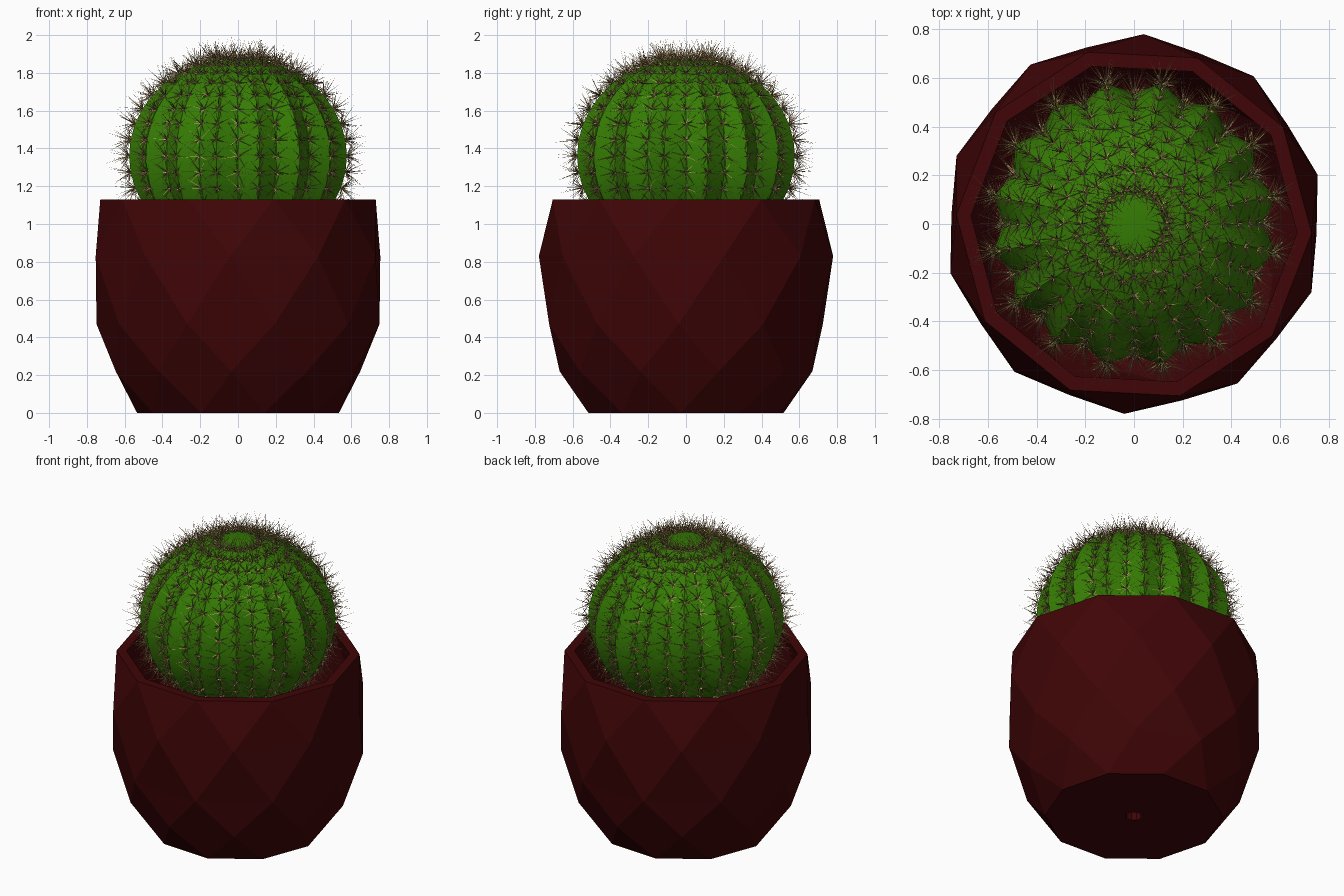
import bpy, bmesh, math, random
from mathutils import Vector

random.seed(4)
if "Cube" in bpy.data.objects:
    bpy.data.objects.remove(bpy.data.objects["Cube"], do_unlink=True)


def material(name, rgb):
    m = bpy.data.materials.new(name)
    m.use_nodes = True
    m.diffuse_color = (*rgb, 1)
    bsdf = next(n for n in m.node_tree.nodes if n.type == 'BSDF_PRINCIPLED')
    bsdf.inputs["Base Color"].default_value = (*rgb, 1)
    bsdf.inputs["Roughness"].default_value = 0.7
    return m


maroon = material("maroon glaze", (0.05, 0.0015, 0.002))
green = material("cactus green", (0.035, 0.2, 0.001))
tan = material("tan spine", (0.6, 0.4, 0.15))
dark = material("dark spine", (0.03, 0.025, 0.008))


def finish(bm, name, mats, normals=True):
    if normals:
        bmesh.ops.recalc_face_normals(bm, faces=bm.faces)
    mesh = bpy.data.meshes.new(name)
    bm.to_mesh(mesh)
    bm.free()
    for m in mats:
        mesh.materials.append(m)
    obj = bpy.data.objects.new(name, mesh)
    bpy.context.collection.objects.link(obj)
    return obj


# Faceted pot: ten-sided rows, every other row turned by half a side
SIDES = 10
STEP = math.tau / SIDES
START = math.radians(-3)
WALL = 0.06
outer = [(0.535, 0, 0), (0.67, 0.22, 1), (0.75, 0.47, 0), (0.78, 0.83, 1), (0.73, 1.13, 0)]
inner = [(r - WALL, max(z, WALL), t) for r, z, t in reversed(outer)]
drain = [(0.05, WALL, 0), (0.05, 0, 0)]
rows = outer + inner + drain

bm = bmesh.new()
rings = []
for r, z, turn in rows:
    angles = [START + STEP * (k + turn / 2) for k in range(SIDES)]
    rings.append([bm.verts.new((r * math.cos(a), r * math.sin(a), z)) for a in angles])
for i in range(len(rows)):
    j = (i + 1) % len(rows)
    a, b = rings[i], rings[j]
    for k in range(SIDES):
        n = (k + 1) % SIDES
        if rows[i][2] == rows[j][2]:
            bm.faces.new((a[k], a[n], b[n], b[k]))
        elif rows[i][2] < rows[j][2]:
            bm.faces.new((a[k], a[n], b[k]))
            bm.faces.new((b[k], a[n], b[n]))
        else:
            bm.faces.new((a[k], b[n], b[k]))
            bm.faces.new((a[k], a[n], b[n]))
finish(bm, "faceted_pot", [maroon])

# Ribbed cactus body: ridges and valleys alternate around a flattened ball
RIBS = 16
COLS = RIBS * 2
LEVELS = 18
CENTRE = Vector((0, 0, 1.36))


def body_point(level, col):
    phi = math.radians(14 + 9.5 * level)
    r = (0.588 if col % 2 else 0.535) * math.sin(phi)
    a = math.tau * col / COLS
    return Vector((r * math.cos(a), r * math.sin(a), CENTRE.z + 0.52 * math.cos(phi)))


bm = bmesh.new()
grid = [[bm.verts.new(body_point(v, c)) for c in range(COLS)] for v in range(LEVELS)]
for low, high in zip(grid[1:], grid):
    for c in range(COLS):
        n = (c + 1) % COLS
        bm.faces.new((low[c], low[n], high[n], high[c]))
bm.faces.new(grid[0])
bm.faces.new(grid[-1])
body = finish(bm, "cactus_body", [green])
bpy.ops.object.select_all(action='DESELECT')
body.select_set(True)
bpy.context.view_layer.objects.active = body
bpy.ops.object.shade_smooth_by_angle(angle=math.radians(30))


# Spines: a star of thin three-sided needles on every rib point
def needle(bm, base, direction, length, width, mat):
    side = direction.orthogonal().normalized()
    other = direction.cross(side)
    foot = []
    for k in range(3):
        a = math.tau * k / 3
        foot.append(bm.verts.new(base + (side * math.cos(a) + other * math.sin(a)) * width))
    tip = bm.verts.new(base + direction * length)
    for k in range(3):
        bm.faces.new((foot[k], foot[(k + 1) % 3], tip)).material_index = mat


# needles per star: count, tilt, length, base width, material
NEEDLES = ((7, 66, 0.1, 0.0024, 0), (3, 30, 0.115, 0.0026, 0), (3, 40, 0.045, 0.003, 1))


def star(bm, base):
    normal = (base - CENTRE).normalized()
    side = normal.orthogonal().normalized()
    other = normal.cross(side)
    spin = random.uniform(0, math.tau)
    for count, tilt, length, width, mat in NEEDLES:
        for k in range(count):
            a = spin + math.tau * k / count + random.uniform(-0.25, 0.25)
            t = math.radians(tilt + random.uniform(-12, 12))
            out = side * math.cos(a) + other * math.sin(a)
            d = (normal * math.cos(t) + out * math.sin(t)).normalized()
            needle(bm, base, d, length * random.uniform(0.8, 1.2), width, mat)


bm = bmesh.new()
for v in range(LEVELS):
    for c in range(COLS):
        p = body_point(v, c)
        if p.z > 1.0:
            star(bm, p)
finish(bm, "cactus_spines", [tan, dark], normals=False)
